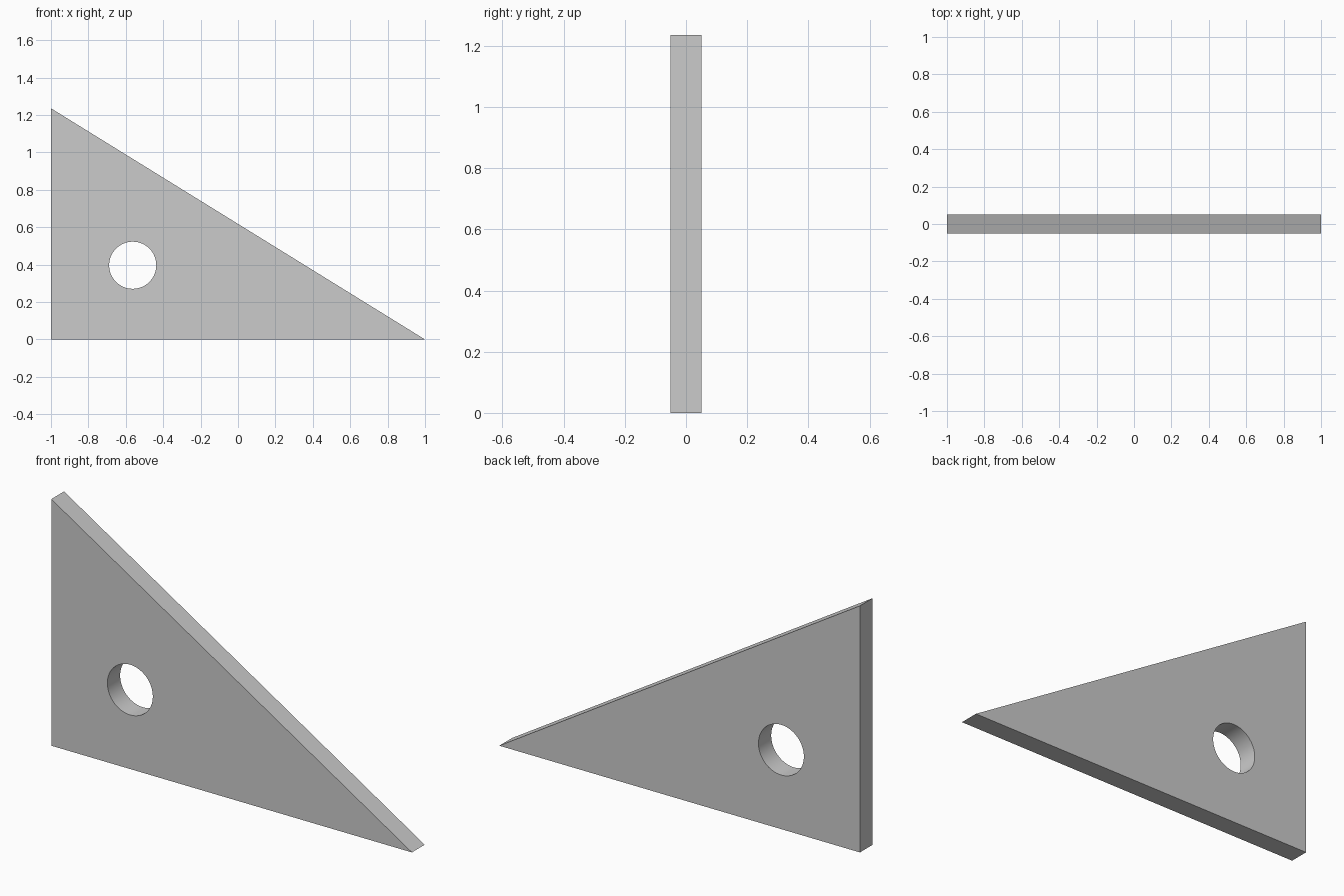
import bpy, bmesh, math
from mathutils import Vector

if "Cube" in bpy.data.objects:
    bpy.data.objects.remove(bpy.data.objects["Cube"])

THICK = 0.101
HEIGHT = 1.236

# Right-angled plate: triangular profile extruded through its thickness
bm = bmesh.new()
profile = [(-1, 0), (1, 0), (-1, HEIGHT)]
face = bm.faces.new([bm.verts.new((x, -THICK / 2, z)) for x, z in profile])
ext = bmesh.ops.extrude_face_region(bm, geom=[face])
moved = [v for v in ext["geom"] if isinstance(v, bmesh.types.BMVert)]
bmesh.ops.translate(bm, vec=Vector((0, THICK, 0)), verts=moved)
bmesh.ops.recalc_face_normals(bm, faces=bm.faces[:])
mesh = bpy.data.meshes.new("triangle_plate")
bm.to_mesh(mesh)
bm.free()
plate = bpy.data.objects.new("triangle_plate", mesh)
bpy.context.collection.objects.link(plate)

# Round hole
bpy.ops.mesh.primitive_cylinder_add(vertices=64, radius=0.126, depth=THICK * 3,
                                    location=(-0.563, 0, 0.397),
                                    rotation=(math.pi / 2, 0, 0))
cutter = bpy.context.object
cutter.name = "hole_cutter"
cutter.hide_render = True

cut = plate.modifiers.new("hole", "BOOLEAN")
cut.operation = "DIFFERENCE"
cut.solver = "EXACT"
cut.object = cutter

bpy.ops.object.select_all(action="DESELECT")
plate.select_set(True)
bpy.context.view_layer.objects.active = plate
bpy.ops.object.modifier_apply(modifier=cut.name)
bpy.data.objects.remove(cutter)

# Smooth hole wall, crisp plate edges
bpy.ops.object.shade_smooth_by_angle(angle=math.radians(30))
